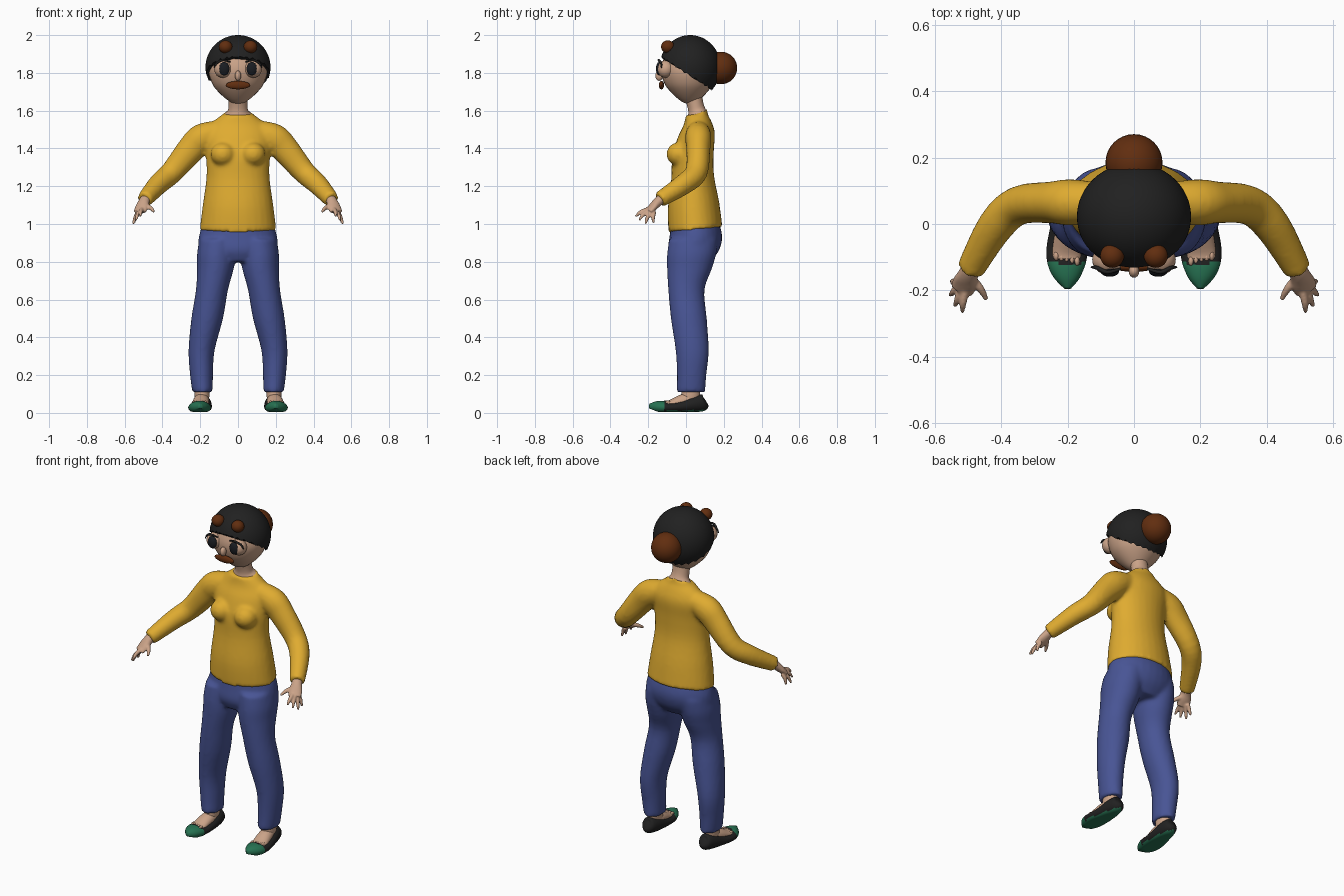
import bpy, bmesh, math
from mathutils import Vector, Matrix

if "Cube" in bpy.data.objects:
    bpy.data.objects.remove(bpy.data.objects["Cube"])


def material(name, *rgb):
    m = bpy.data.materials.new(name)
    m.use_nodes = True
    m.diffuse_color = (*rgb, 1)
    m.node_tree.nodes["Principled BSDF"].inputs["Base Color"].default_value = (*rgb, 1)
    return m


SKIN = material("skin", 0.60, 0.37, 0.25)
YELLOW = material("yellow_knit", 0.74, 0.41, 0.03)
BLUE = material("blue_denim", 0.065, 0.09, 0.30)
BLACK = material("soft_black", 0.015, 0.015, 0.015)
BROWN = material("brown", 0.12, 0.027, 0.005)
GREEN = material("green", 0.02, 0.17, 0.085)
SLATE = material("dark_slate", 0.010, 0.012, 0.016)


def smooth_path(rings, steps=4):
    """Catmull-Rom interpolation of ring tuples."""
    p = [Vector(r) for r in rings]
    p = [p[0]] + p + [p[-1]]
    out = []
    for a, b, c, d in zip(p, p[1:], p[2:], p[3:]):
        for i in range(steps):
            t = i / steps
            out.append(0.5 * (2 * b + (c - a) * t + (2 * a - 5 * b + 4 * c - d) * t ** 2
                              + (3 * b - a - 3 * c + d) * t ** 3))
    return out + [p[-1]]


def loft(bm, rings, follow=False, tilt=0, side=1, n=28):
    """Skin rings (x, y, z, rx, ry); follow turns rings along the path."""
    path = smooth_path(rings)
    for r in path:
        r[0] *= side
    prev = None
    for i, r in enumerate(path):
        u, v = Vector((1, 0, 0)), Vector((0, 1, tilt))
        if follow:
            t = Vector(path[min(i + 1, len(path) - 1)][:3]) - Vector(path[max(i - 1, 0)][:3])
            u = t.cross(Vector((0, 0, 1))).normalized()
            v = u.cross(t).normalized()
        ring = []
        for k in range(n):
            a = math.tau * k / n
            ring.append(bm.verts.new(Vector(r[:3]) + u * r[3] * math.cos(a) + v * r[4] * math.sin(a)))
        if prev:
            for k in range(n):
                bm.faces.new((prev[k], prev[(k + 1) % n], ring[(k + 1) % n], ring[k]))
        else:
            bm.faces.new(ring)
        prev = ring
    bm.faces.new(prev)


def ball(bm, center, radii, n=32):
    bmesh.ops.create_uvsphere(bm, u_segments=n, v_segments=n // 2, radius=1,
                              matrix=Matrix.Translation(center) @ Matrix.Diagonal((*radii, 1)))


def finish(name, bm, *mats, voxel=0):
    bmesh.ops.recalc_face_normals(bm, faces=bm.faces)
    me = bpy.data.meshes.new(name)
    bm.to_mesh(me)
    bm.free()
    for m in mats:
        me.materials.append(m)
    me.shade_smooth()
    ob = bpy.data.objects.new(name, me)
    bpy.context.collection.objects.link(ob)
    if voxel:
        mod = ob.modifiers.new("Fuse", 'REMESH')
        mod.mode, mod.voxel_size, mod.use_smooth_shade = 'VOXEL', voxel, True
        mod = ob.modifiers.new("Soften", 'SMOOTH')
        mod.factor, mod.iterations = 0.5, 5
    return ob


def simple_ball(name, center, radii, mat):
    bm = bmesh.new()
    ball(bm, center, radii)
    return finish(name, bm, mat)


SIDES = (("left", 1), ("right", -1))

# Sweater: torso, chest and sleeves fused together
bm = bmesh.new()
loft(bm, [(0, .05, .97, .203, .143), (0, .04, 1.10, .187, .136), (0, .035, 1.25, .167, .113),
          (0, .037, 1.37, .17, .11), (0, .055, 1.47, .175, .098), (0, .062, 1.53, .145, .075),
          (0, .055, 1.582, .08, .056)], tilt=.1)
loft(bm, [(0, .06, 1.52, .12, .06), (0, .055, 1.582, .08, .056)], tilt=.5)
for _, s in SIDES:
    ball(bm, (s * .08, -.04, 1.37), (.065, .063, .062))
    loft(bm, [(.1, .065, 1.49, .06, .06), (.19, .065, 1.455, .07, .077), (.25, .065, 1.395, .063, .074),
              (.35, .055, 1.275, .059, .061), (.42, -.01, 1.212, .055, .055),
              (.495, -.14, 1.128, .042, .042)], follow=True, side=s)
finish("sweater", bm, YELLOW, voxel=.011)

# Trousers: hips and legs fused together
bm = bmesh.new()
loft(bm, [(0, .05, 1.0, .188, .128), (0, .052, .93, .208, .14), (0, .04, .86, .205, .135),
          (0, .03, .80, .15, .10)])
for _, s in SIDES:
    loft(bm, [(.105, .04, .92, .1, .13), (.115, .03, .84, .102, .13), (.12, .018, .76, .097, .118),
              (.138, .002, .65, .085, .096), (.163, .015, .5, .084, .095), (.193, .033, .33, .069, .088),
              (.193, .03, .2, .061, .078), (.188, .026, .11, .054, .076)], side=s)
finish("trousers", bm, BLUE, voxel=.011)

# Neck and head
bm = bmesh.new()
loft(bm, [(0, .055, 1.575, .076, .053), (0, .055, 1.597, .055, .044), (0, .05, 1.63, .05, .04),
          (0, .035, 1.70, .05, .045)], tilt=.5)
finish("neck", bm, SKIN)
bm = bmesh.new()
loft(bm, [(0, .02, 1.636, .012, .012), (0, .018, 1.652, .05, .047), (0, .016, 1.70, .105, .098),
          (0, .015, 1.75, .14, .132), (0, .016, 1.82, .156, .148), (0, .018, 1.90, .13, .125),
          (0, .02, 1.96, .075, .07), (0, .02, 1.98, .01, .01)])
finish("head", bm, SKIN)

# Hair: dome trimmed by a plane sloping down to the nape
bm = bmesh.new()
ball(bm, (0, .022, 1.83), (.172, .162, .17), n=64)
bmesh.ops.bisect_plane(bm, geom=bm.verts[:] + bm.edges[:] + bm.faces[:], plane_co=(0, 0, 1.80),
                       plane_no=(0, .65, 1), clear_inner=True)
rim = [e for e in bm.edges if e.is_boundary]
for v in {v for e in rim for v in e.verts}:
    v.co.z += .006 * math.sin(24 * math.atan2(v.co.y, v.co.x))
bmesh.ops.contextual_create(bm, geom=rim)
hair = finish("hair", bm, BLACK)
bpy.context.view_layer.objects.active = hair
hair.select_set(True)
bpy.ops.object.shade_smooth_by_angle(angle=math.radians(40))
hair.select_set(False)
simple_ball("hair_bun", (0, .185, 1.826), (.086, .086, .086), BROWN)

# Face details and hair bobbles
simple_ball("nose", (0, -.142, 1.785), (.016, .02, .027), SKIN)
simple_ball("moustache", (0, -.13, 1.735), (.065, .014, .022), BROWN)
for label, s in SIDES:
    simple_ball(label + "_hair_bobble", (s * .066, -.096, 1.938), (.036, .036, .034), BROWN)
    simple_ball(label + "_eyeball", (s * .08, -.108, 1.82), (.046, .044, .046), SKIN)
    simple_ball(label + "_iris", (s * .073, -.142, 1.822), (.028, .017, .036), SLATE)
    bm = bmesh.new()
    loft(bm, [(.04, -.135, 1.858, .004, .004), (.08, -.145, 1.868, .006, .006),
              (.112, -.132, 1.852, .006, .006), (.128, -.13, 1.828, .003, .003)],
         follow=True, side=s, n=8)
    finish(label + "_eyelash", bm, BLACK)

# Hands: palm and five fingers fused together
TIPS = [(.517, -.266, 1.04), (.54, -.248, 1.02), (.555, -.215, 1.0), (.55, -.172, 1.005)]
for label, s in SIDES:
    bm = bmesh.new()
    loft(bm, [(.48, -.115, 1.143, .03, .03), (.498, -.148, 1.118, .03, .025), (.508, -.175, 1.09, .038, .021),
              (.52, -.2, 1.065, .036, .015)], follow=True, side=s, n=16)
    for i, tip in enumerate(TIPS):
        base = Vector((.508, -.2, 1.078)).lerp(Vector((.527, -.168, 1.065)), i / 3)
        mid = base.lerp(Vector(tip), .55) + Vector((.003, -.004, .006))
        loft(bm, [(*base, .012, .012), (*mid, .011, .011), (*tip, .006, .006)], follow=True, side=s, n=10)
    loft(bm, [(.495, -.16, 1.1, .014, .014), (.463, -.195, 1.085, .012, .012),
              (.445, -.228, 1.065, .007, .007)], follow=True, side=s, n=10)
    finish(label + "_hand", bm, SKIN, voxel=.0045)

# Feet with toes, and slippers with a green toe cap and sole
for label, s in SIDES:
    bm = bmesh.new()
    loft(bm, [(.188, .03, .16, .04, .045), (.19, .025, .10, .04, .05), (.192, .02, .06, .035, .05)], side=s)
    loft(bm, [(.19, .04, .07, .035, .04), (.195, -.02, .062, .042, .036), (.202, -.08, .048, .044, .022),
              (.203, -.105, .046, .042, .018)], follow=True, side=s)
    for i in range(5):
        ball(bm, (s * (.172 + .0155 * i), -.112 + .004 * i, .052), (.009, .016, .013), n=12)
    finish(label + "_foot", bm, SKIN)

    bm = bmesh.new()
    loft(bm, [(.19, .107, .06, .012, .02), (.19, .095, .055, .036, .042), (.191, .05, .048, .05, .046),
              (.196, -.02, .034, .058, .036), (.202, -.08, .028, .062, .030), (.203, -.125, .03, .056, .034),
              (.201, -.165, .032, .037, .028), (.2, -.195, .034, .01, .014)], follow=True, side=s)
    for v in bm.verts:
        v.co.z = max(v.co.z, .006 + .4 * max(0, -.15 - v.co.y))
    bm.normal_update()
    bmesh.ops.recalc_face_normals(bm, faces=bm.faces)
    for f in bm.faces:
        f.material_index = int(f.calc_center_median().y < -.118 or f.normal.z < -.75)
    finish(label + "_slipper", bm, BLACK, GREEN)
